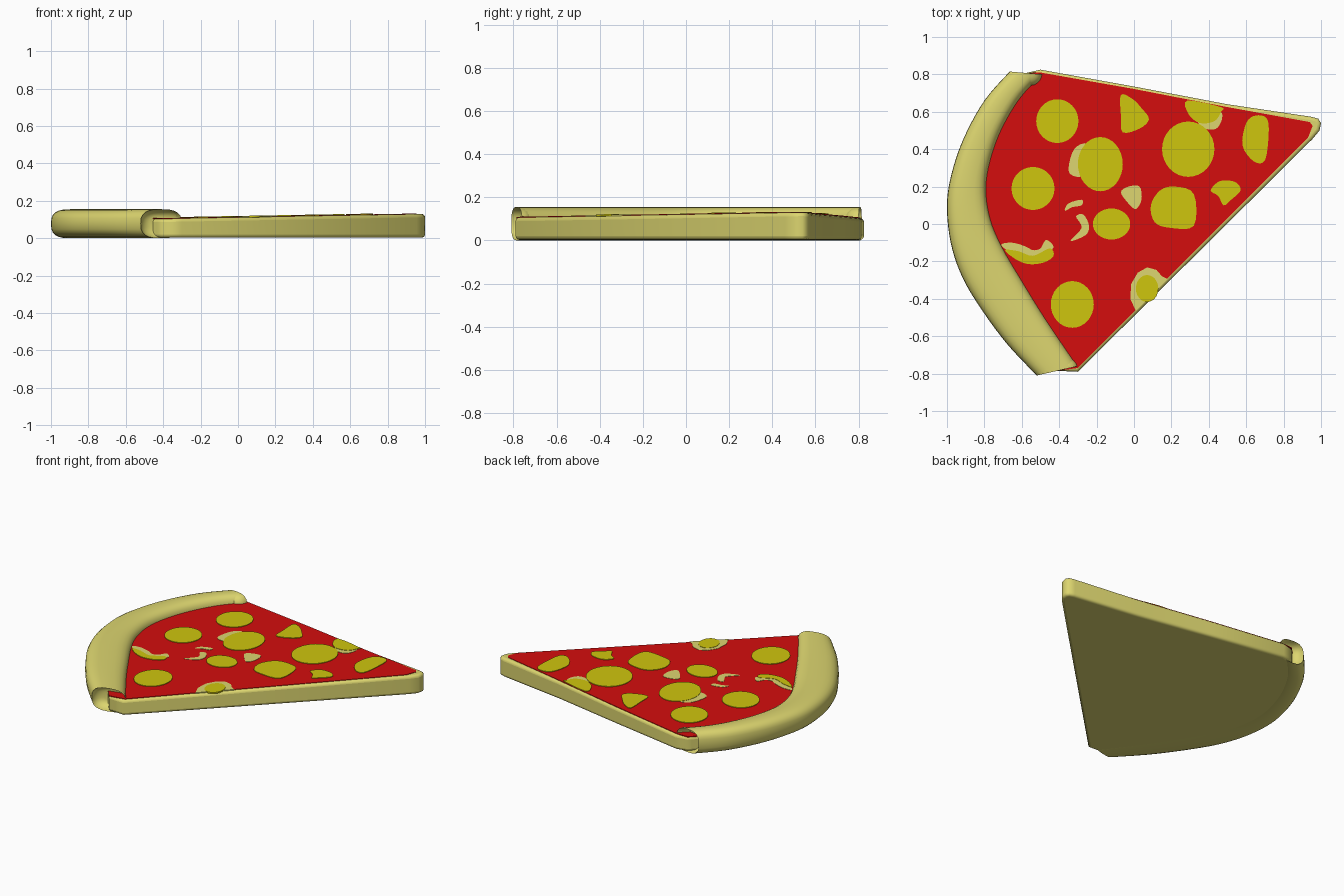
import bpy, bmesh, math
from mathutils import Vector

if "Cube" in bpy.data.objects:
    bpy.data.objects.remove(bpy.data.objects["Cube"])


def material(name, rgb):
    m = bpy.data.materials.new(name)
    m.diffuse_color = (*rgb, 1)
    m.use_nodes = True
    m.node_tree.nodes["Principled BSDF"].inputs["Base Color"].default_value = m.diffuse_color
    return m


DOUGH = material("dough", (0.72, 0.67, 0.16))
SAUCE = material("tomato red", (0.66, 0.004, 0.004))
CHEESE = material("cheese yellow", (0.62, 0.56, 0.004))


def top_z(x):
    """The slice rises gently towards its tip."""
    return 0.112 + 0.018 * x


def finish(name, bm, mat):
    bmesh.ops.recalc_face_normals(bm, faces=bm.faces)
    mesh = bpy.data.meshes.new(name)
    bm.to_mesh(mesh)
    bm.free()
    mesh.materials.append(mat)
    ob = bpy.data.objects.new(name, mesh)
    bpy.context.collection.objects.link(ob)
    return ob


def smooth(ob, angle):
    bpy.ops.object.select_all(action='DESELECT')
    ob.select_set(True)
    bpy.context.view_layer.objects.active = ob
    bpy.ops.object.shade_smooth_by_angle(angle=math.radians(angle))


def plate(name, outline, low, high, mat):
    """Prism over an outline; low and high map x to z."""
    bm = bmesh.new()
    bot = [bm.verts.new((x, y, low(x))) for x, y in outline]
    top = [bm.verts.new((x, y, high(x))) for x, y in outline]
    n = len(outline)
    bm.faces.new(top)
    bm.faces.new(bot[::-1])
    for i in range(n):
        j = (i + 1) % n
        bm.faces.new((bot[i], bot[j], top[j], top[i]))
    return finish(name, bm, mat)


def spline(pts, closed, steps):
    """Catmull-Rom through points of any dimension."""
    n, out = len(pts), []
    pick = (lambda i: pts[i % n]) if closed else (lambda i: pts[max(0, min(n - 1, i))])
    for i in range(n if closed else n - 1):
        a, b, c, d = (Vector(pick(i + k)) for k in (-1, 0, 1, 2))
        for s in range(steps):
            t = s / steps
            out.append(0.5 * (2 * b + (c - a) * t + (2 * a - 5 * b + 4 * c - d) * t ** 2
                              + (3 * b - a - 3 * c + d) * t ** 3))
    if not closed:
        out.append(Vector(pts[-1]))
    return out


# Crust: outer and inner edge points from the back end to the front end
stations = spline([
    (-0.665, 0.815, -0.49, 0.80), (-0.80, 0.66, -0.61, 0.67), (-0.91, 0.46, -0.71, 0.50),
    (-0.975, 0.27, -0.77, 0.33), (-1.0, 0.10, -0.79, 0.18), (-0.98, -0.10, -0.765, 0.02),
    (-0.92, -0.28, -0.70, -0.13), (-0.82, -0.45, -0.60, -0.30), (-0.68, -0.64, -0.47, -0.51),
    (-0.52, -0.81, -0.30, -0.76)], False, 5)
mids = [((s[0] + s[2]) / 2, (s[1] + s[3]) / 2) for s in stations]

rings = []  # centre, half width vector, height factor


def end_rings(s, sign):
    centre = Vector(((s[0] + s[2]) / 2, (s[1] + s[3]) / 2))
    half = Vector((s[0] - s[2], s[1] - s[3])) / 2
    out = Vector((half.y, -half.x)).normalized() * sign
    rows = []
    for k in range(1, 6):
        a = math.radians(80) * k / 5
        c = math.cos(a)
        rows.append((centre + out * 0.065 * math.sin(a), half * (0.35 + 0.65 * c), 0.4 + 0.6 * c))
    return rows


rings += end_rings(stations[0], -1)[::-1]
rings += [(Vector(m), Vector((s[0] - s[2], s[1] - s[3])) / 2, 1) for m, s in zip(mids, stations)]
rings += end_rings(stations[-1], 1)

bm = bmesh.new()
loops, SEG, POW = [], 24, 2 / 2.8
for centre, half, h in rings:
    row = []
    for k in range(SEG):
        a = 2 * math.pi * k / SEG
        c = math.copysign(abs(math.cos(a)) ** POW, math.cos(a))
        s = math.copysign(abs(math.sin(a)) ** POW, math.sin(a))
        p = centre + half * c
        row.append(bm.verts.new((p.x, p.y, 0.0775 + 0.0775 * s * h)))
    loops.append(row)
for r, q in zip(loops, loops[1:]):
    for k in range(SEG):
        j = (k + 1) % SEG
        bm.faces.new((r[k], r[j], q[j], q[k]))
bm.faces.new(loops[0])
bm.faces.new(loops[-1])
smooth(finish("crust", bm, DOUGH), 60)

# Dough base with rounded rim
back_of_slice = mids[::-1]
base = plate("dough_base",
             [(-0.5, 0.825), (0, 0.735), (0.5, 0.64), (0.95, 0.573), (0.985, 0.563), (1.0, 0.54),
              (0.992, 0.50), (0.955, 0.455), (-0.30, -0.79)] + back_of_slice,
             lambda x: 0.003, top_z, DOUGH)
bevel = base.modifiers.new("rounded_rim", 'BEVEL')
bevel.width, bevel.segments = 0.018, 4
bevel.limit_method, bevel.angle_limit = 'ANGLE', math.radians(50)
smooth(base, 50)


def layer(name, outline, lift, mat):
    plate(name, outline, lambda x: top_z(x) - 0.002, lambda x: top_z(x) + lift, mat)


# Sauce
layer("sauce", [(-0.5, 0.81), (0, 0.722), (0.5, 0.625), (0.94, 0.545), (0.955, 0.525),
                (0.93, 0.46), (-0.30, -0.77)] + back_of_slice, 0.003, SAUCE)

# Round cheese spots: x, y, radius x, radius y
spots = [(-0.41, 0.55, 0.113, 0.117), (-0.54, 0.19, 0.115, 0.115), (-0.18, 0.32, 0.12, 0.145),
         (-0.33, -0.43, 0.115, 0.125), (-0.12, 0.0, 0.10, 0.083), (0.29, 0.40, 0.14, 0.148),
         (0.07, -0.345, 0.06, 0.072)]


def ellipse(x, y, rx, ry):
    return [(x + rx * math.cos(math.pi * k / 16), y + ry * math.sin(math.pi * k / 16))
            for k in range(32)]


for i, e in enumerate(spots):
    layer(f"cheese_spot_{i}", ellipse(*e), 0.007, CHEESE)

# Irregular cheese pieces
pieces = [
    [(-0.07, 0.69), (-0.01, 0.67), (0.04, 0.62), (0.08, 0.56), (0.03, 0.51), (-0.06, 0.49), (-0.07, 0.58)],
    [(0.60, 0.54), (0.65, 0.58), (0.71, 0.565), (0.72, 0.48), (0.70, 0.34), (0.64, 0.335), (0.58, 0.42)],
    [(0.41, 0.18), (0.46, 0.23), (0.54, 0.225), (0.57, 0.18), (0.52, 0.13), (0.48, 0.10), (0.45, 0.15)],
    [(0.09, 0.10), (0.14, 0.18), (0.22, 0.20), (0.32, 0.16), (0.32, -0.01), (0.19, -0.02), (0.11, 0.01)],
    [(0.285, 0.66), (0.29, 0.59), (0.35, 0.54), (0.43, 0.55), (0.465, 0.60), (0.465, 0.625)],
    [(-0.69, -0.14), (-0.62, -0.145), (-0.54, -0.17), (-0.45, -0.13), (-0.43, -0.17),
     (-0.48, -0.205), (-0.56, -0.215), (-0.63, -0.19)]]
for i, p in enumerate(pieces):
    layer(f"cheese_piece_{i}", spline(p, True, 4), 0.007, CHEESE)

# Pale patches where dough shows through
patches = [
    [(-0.35, 0.30), (-0.32, 0.40), (-0.25, 0.43), (-0.20, 0.35), (-0.27, 0.26), (-0.33, 0.26)],
    [(-0.07, 0.17), (-0.03, 0.20), (0.03, 0.20), (0.04, 0.13), (0.01, 0.08), (-0.03, 0.11)],
    [(-0.37, 0.07), (-0.35, 0.11), (-0.28, 0.13), (-0.28, 0.10), (-0.33, 0.09)],
    [(-0.31, 0.04), (-0.27, 0.05), (-0.24, -0.01), (-0.26, -0.06), (-0.34, -0.09), (-0.28, -0.02)],
    [(0.34, 0.55), (0.38, 0.51), (0.44, 0.51), (0.47, 0.56), (0.46, 0.60), (0.38, 0.58)]]
patches = [spline(p, True, 4) for p in patches]
patches.append(spline([(-0.71, -0.11), (-0.65, -0.10), (-0.58, -0.12), (-0.54, -0.14), (-0.50, -0.13),
                       (-0.47, -0.085), (-0.43, -0.12), (-0.46, -0.15), (-0.55, -0.18),
                       (-0.66, -0.15)], True, 4))
patches.append([(0.01, -0.465), (-0.02, -0.40), (-0.015, -0.32), (0.02, -0.26), (0.07, -0.232),
                (0.12, -0.245), (0.15, -0.28), (0.18, -0.295)])
for i, p in enumerate(patches):
    layer(f"pale_patch_{i}", p, 0.005, DOUGH)
